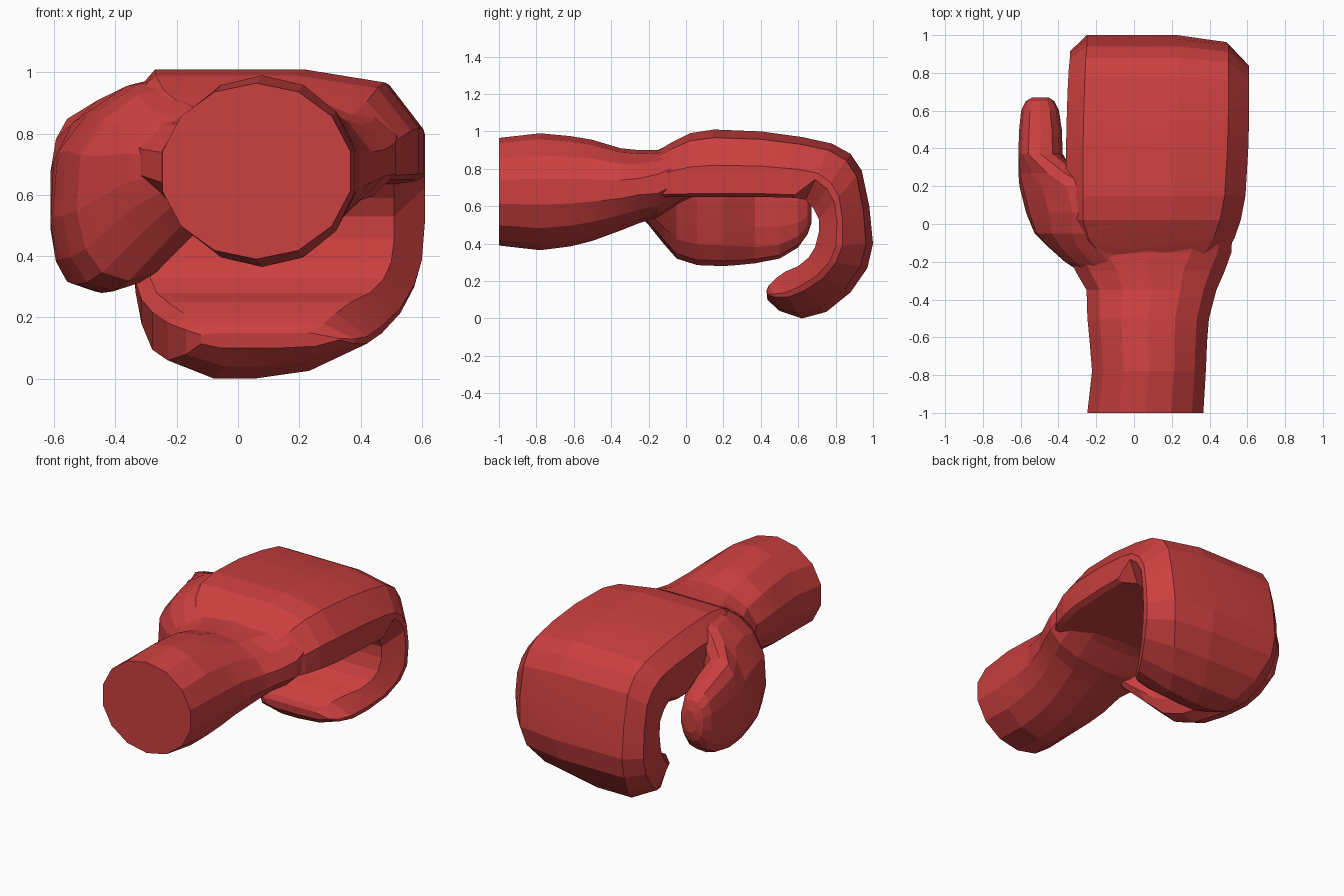
import bpy, bmesh, math

red = bpy.data.materials.new("red")
red.diffuse_color = (0.6, 0.05, 0.05, 1)


def loft(name, rings):
    """Skin a list of equal-length vertex rings and cap both ends."""
    bm = bmesh.new()
    loops = [[bm.verts.new(p) for p in ring] for ring in rings]
    n = len(loops[0])
    for a, b in zip(loops, loops[1:]):
        for i in range(n):
            j = (i + 1) % n
            bm.faces.new((a[i], a[j], b[j], b[i]))
    bm.faces.new(loops[0])
    bm.faces.new(loops[-1])
    bmesh.ops.recalc_face_normals(bm, faces=bm.faces)
    me = bpy.data.meshes.new(name)
    bm.to_mesh(me)
    bm.free()
    me.materials.append(red)
    ob = bpy.data.objects.new(name, me)
    bpy.context.collection.objects.link(ob)
    return ob


def oval(y, x0, x1, z0, z1, power=2.0, shear=0.0, n=14):
    """Rounded ring in the xz plane; shear leans its upper half sideways."""
    pts = []
    for i in range(n):
        a = 2 * math.pi * (i + 0.5) / n
        c, s = math.cos(a), math.sin(a)
        u = math.copysign(abs(c) ** (2 / power), c)
        v = math.copysign(abs(s) ** (2 / power), s)
        x = (x0 + x1) / 2 + u * (x1 - x0) / 2 + shear * max(0, v) ** 2
        pts.append((x, y, (z0 + z1) / 2 + v * (z1 - z0) / 2))
    return pts


def slab(oy, oz, iy, iz, x0, x1, c):
    """Chamfered section between an outer and an inner point of the finger curl."""
    palm = iy < 0.6 and oz > 0.8
    kl, kr, r = (0.05, 0.05, 0.03) if palm else (0.15, 0.36, 0.10)
    prof = [(x0, kl), (x0 + r * 0.5, 0), (x1 - r, 0), (x1, kr), (x1, 0.47),
            (x1 - c * 1.1, 0.88), (x1 - c * 1.1 - (x1 - x0) * 0.28, 1), (x0 + c * 0.9, 1), (x0, 0.72)]
    return [(x, iy + (oy - iy) * t, iz + (oz - iz) * t) for x, t in prof]


# forearm and wrist
hand = loft("gripping_hand", [oval(*s) for s in (
    (-1.0, -0.255, 0.375, 0.39, 0.965), (-0.78, -0.23, 0.388, 0.365, 0.99),
    (-0.62, -0.243, 0.395, 0.385, 0.975), (-0.5, -0.255, 0.405, 0.415, 0.955),
    (-0.35, -0.26, 0.445, 0.47, 0.91), (-0.25, -0.32, 0.49, 0.51, 0.90),
    (-0.15, -0.36, 0.525, 0.54, 0.90, 2.4), (-0.03, -0.34, 0.53, 0.62, 0.93, 2.4),
    (0.08, -0.28, 0.50, 0.67, 0.93, 2.4))])

# back of the hand running into the curled fingers
fingers = loft("curled_fingers", [slab(*s) for s in (
    (-0.26, 0.85, -0.26, 0.66, -0.12, 0.36, 0.1), (-0.16, 0.89, -0.16, 0.65, -0.27, 0.48, 0.1),
    (-0.08, 0.94, -0.08, 0.65, -0.33, 0.53, 0.1), (0.02, 0.99, 0.02, 0.65, -0.36, 0.565, 0.1),
    (0.15, 1.01, 0.15, 0.65, -0.36, 0.59, 0.1), (0.4, 1.0, 0.4, 0.65, -0.36, 0.605, 0.1),
    (0.62, 0.97, 0.58, 0.645, -0.355, 0.61, 0.1), (0.78, 0.935, 0.64, 0.635, -0.35, 0.61, 0.1),
    (0.88, 0.88, 0.68, 0.59, -0.345, 0.61, 0.1), (0.94, 0.79, 0.71, 0.53, -0.34, 0.61, 0.1),
    (0.98, 0.6, 0.71, 0.46, -0.34, 0.61, 0.1), (1.0, 0.40, 0.69, 0.38, -0.34, 0.60, 0.1),
    (0.97, 0.27, 0.655, 0.325, -0.335, 0.575, 0.1), (0.88, 0.14, 0.6, 0.28, -0.315, 0.53, 0.12),
    (0.75, 0.035, 0.53, 0.25, -0.28, 0.47, 0.15), (0.62, 0.0, 0.48, 0.215, -0.23, 0.42, 0.17),
    (0.50, 0.04, 0.445, 0.18, -0.17, 0.38, 0.14), (0.435, 0.10, 0.43, 0.15, -0.12, 0.33, 0.07))])

# thumb with its broad base and the web that joins it to the hand
thumb = loft("thumb", [oval(*s) for s in (
    (-0.3, -0.22, 0.0, 0.6, 0.8), (-0.2, -0.37, 0.0, 0.50, 0.875, 2.2, 0.05),
    (-0.12, -0.46, -0.1, 0.40, 0.915, 2.3, 0.08), (-0.05, -0.53, -0.18, 0.32, 0.955, 2.4, 0.14),
    (0.06, -0.575, -0.24, 0.285, 0.99, 2.5, 0.2), (0.2, -0.61, -0.28, 0.28, 0.985, 2.5, 0.2),
    (0.27, -0.615, -0.32, 0.285, 0.935, 2.5, 0.1), (0.37, -0.615, -0.375, 0.295, 0.87, 2.6),
    (0.5, -0.61, -0.38, 0.32, 0.81, 2.6), (0.6, -0.6, -0.395, 0.38, 0.76, 2.5),
    (0.65, -0.575, -0.42, 0.45, 0.71, 2.3), (0.67, -0.54, -0.45, 0.51, 0.65))])

# weld all parts into one skin
bpy.context.view_layer.objects.active = hand
for part in (fingers, thumb):
    mod = hand.modifiers.new("union", 'BOOLEAN')
    mod.operation = 'UNION'
    mod.solver = 'EXACT'
    mod.object = part
    bpy.ops.object.modifier_apply(modifier=mod.name)
    bpy.data.objects.remove(part)

# flat facets along the creases, soft elsewhere
hand.select_set(True)
bpy.ops.object.shade_smooth_by_angle(angle=math.radians(8))
